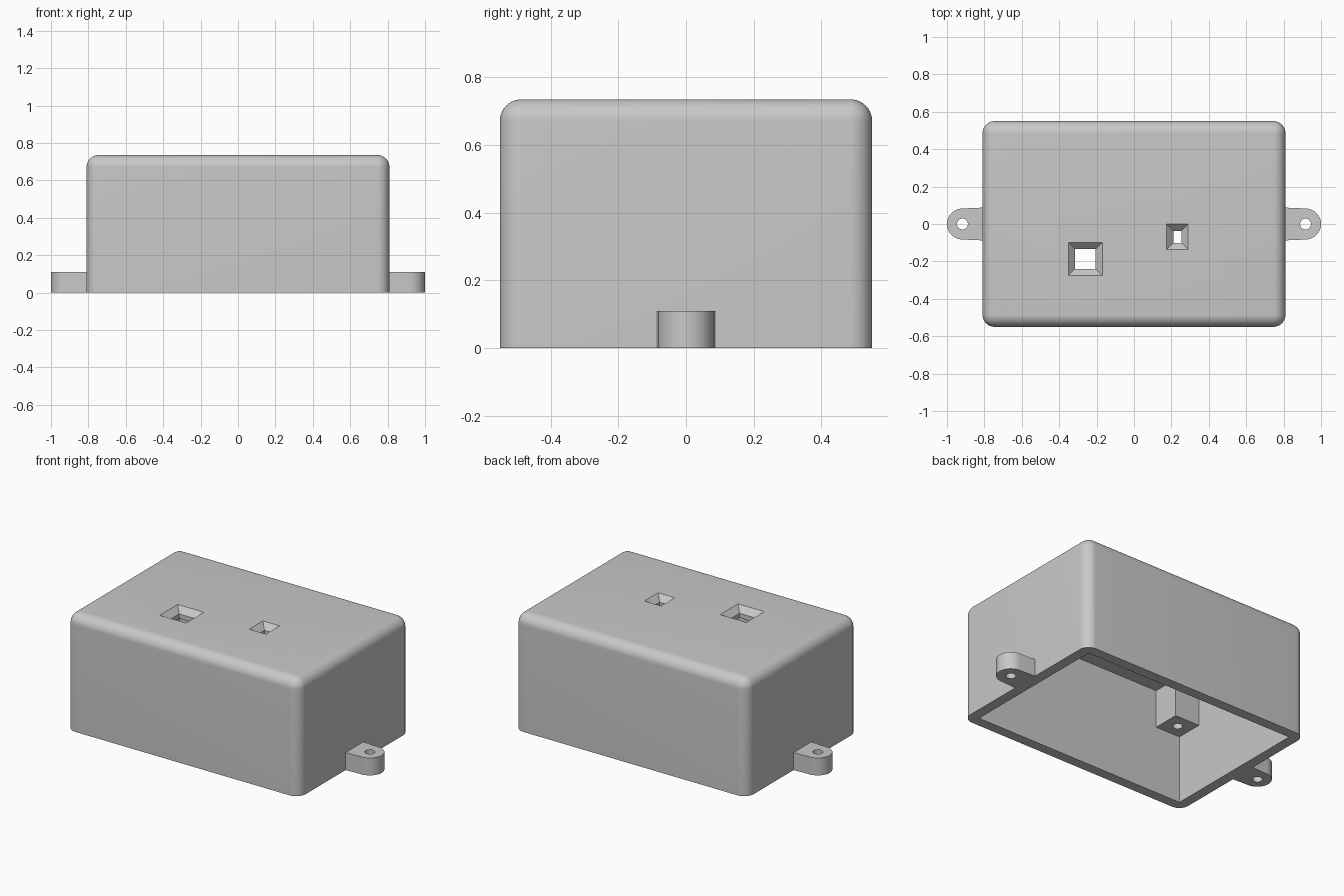
import bpy
import bmesh
import math
from mathutils import Matrix, Vector

cube = bpy.data.objects.get("Cube")
if cube:
    bpy.data.objects.remove(cube, do_unlink=True)

HALF_X, HALF_Y, HEIGHT = 0.81, 0.55, 0.735
WALL = 0.065
IN_X, IN_Y, CEILING = HALF_X - WALL, HALF_Y - WALL, HEIGHT - WALL
POST, POST_BOTTOM = 0.173, 0.43
TAB_R, TAB_X, TAB_H = 0.083, 0.917, 0.11
HOLE_R = 0.029

grey = bpy.data.materials.new("light grey plastic")
grey.use_nodes = True
colour = (0.58, 0.58, 0.58, 1)
grey.diffuse_color = colour
grey.node_tree.nodes["Principled BSDF"].inputs["Base Color"].default_value = colour


def finish(name, bm):
    bmesh.ops.recalc_face_normals(bm, faces=bm.faces)
    mesh = bpy.data.meshes.new(name)
    bm.to_mesh(mesh)
    bm.free()
    mesh.materials.append(grey)
    ob = bpy.data.objects.new(name, mesh)
    bpy.context.collection.objects.link(ob)
    return ob


def add_box(bm, low, high):
    low, high = Vector(low), Vector(high)
    size = Matrix.Diagonal((*(high - low), 1))
    bmesh.ops.create_cube(bm, size=1, matrix=Matrix.Translation((low + high) / 2) @ size)


def box(name, low, high):
    bm = bmesh.new()
    add_box(bm, low, high)
    return finish(name, bm)


def cylinder(name, x, y, low, high, radius):
    bm = bmesh.new()
    bmesh.ops.create_cone(bm, cap_ends=True, segments=32, radius1=radius, radius2=radius,
                          depth=high - low, matrix=Matrix.Translation((x, y, (low + high) / 2)))
    return finish(name, bm)


def select(ob):
    bpy.ops.object.select_all(action='DESELECT')
    ob.select_set(True)
    bpy.context.view_layer.objects.active = ob


def cut(ob, cutter):
    cutter.hide_render = True
    mod = ob.modifiers.new("cut", 'BOOLEAN')
    mod.operation, mod.solver, mod.object = 'DIFFERENCE', 'EXACT', cutter
    select(ob)
    bpy.ops.object.modifier_apply(modifier=mod.name)
    bpy.data.objects.remove(cutter, do_unlink=True)


def smooth(ob):
    select(ob)
    bpy.ops.object.shade_smooth_by_angle(angle=math.radians(30))


# Rounded outer shell, square at the open bottom
bm = bmesh.new()
add_box(bm, (-HALF_X, -HALF_Y, 0), (HALF_X, HALF_Y, HEIGHT))
rounded = [e for e in bm.edges if max(v.co.z for v in e.verts) > 0.1]
bmesh.ops.bevel(bm, geom=rounded, offset=WALL, segments=10, profile=0.5,
                affect='EDGES', clamp_overlap=True)
shell = finish("enclosure_shell", bm)
cut(shell, box("cavity_cutter", (-IN_X, -IN_Y, -0.1), (IN_X, IN_Y, CEILING)))


# Square openings in the lid with chamfered edges
def opening_cutter(x, y, half_x, half_y, chamfer=0.036):
    bm = bmesh.new()
    rings = []
    for z, grow in ((CEILING - 0.05, 0), (HEIGHT - chamfer, 0), (HEIGHT + 0.02, chamfer + 0.02)):
        rings.append([bm.verts.new((x + sx * (half_x + grow), y + sy * (half_y + grow), z))
                      for sx, sy in ((-1, -1), (1, -1), (1, 1), (-1, 1))])
    bm.faces.new(rings[0])
    bm.faces.new(rings[-1])
    for a, b in zip(rings, rings[1:]):
        for i in range(4):
            j = (i + 1) % 4
            bm.faces.new((a[i], a[j], b[j], b[i]))
    return finish("opening_cutter", bm)


cut(shell, opening_cutter(-0.26, -0.187, 0.055, 0.053))
cut(shell, opening_cutter(0.232, -0.069, 0.022, 0.032))
smooth(shell)

# Mounting tabs with screw holes on both ends
for side, sx in (("left", 1), ("right", -1)):
    bm = bmesh.new()
    outline = [(HALF_X - 0.01, -0.088)]
    for i in range(25):
        a = math.pi * (i / 24 - 0.5)
        outline.append((TAB_X + TAB_R * math.cos(a), TAB_R * math.sin(a)))
    outline.append((HALF_X - 0.01, 0.088))
    face = bm.faces.new([bm.verts.new((sx * x, y, 0)) for x, y in outline])
    top = bmesh.ops.extrude_face_region(bm, geom=[face])["geom"]
    bmesh.ops.translate(bm, vec=(0, 0, TAB_H),
                        verts=[v for v in top if isinstance(v, bmesh.types.BMVert)])
    tab = finish(side + "_mounting_tab", bm)
    cut(tab, cylinder("tab_hole_cutter", sx * TAB_X, 0, -0.1, TAB_H + 0.1, HOLE_R))
    smooth(tab)

# Screw posts hanging from the lid in the inner corners
for side, sx in (("left", 1), ("right", -1)):
    for end, sy in (("front", -1), ("back", 1)):
        cx, cy = sx * (IN_X - POST / 2), sy * (IN_Y - POST / 2)
        post = box(f"{end}_{side}_screw_post",
                   (cx - POST / 2, cy - POST / 2, POST_BOTTOM),
                   (cx + POST / 2, cy + POST / 2, CEILING))
        cut(post, cylinder("post_hole_cutter", cx, cy, POST_BOTTOM - 0.1, CEILING - 0.03, HOLE_R))
        smooth(post)
